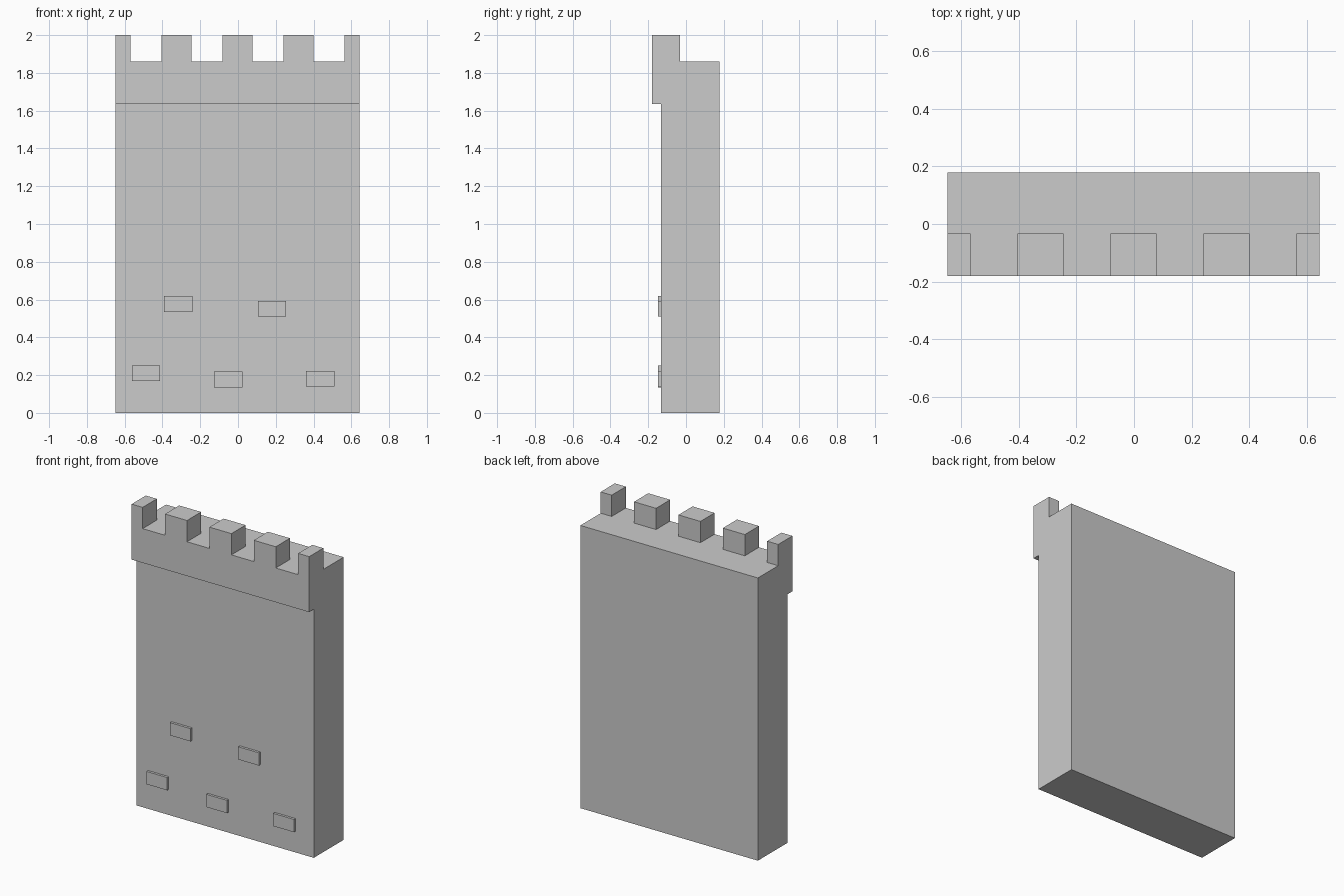
import bpy
import bmesh
from mathutils import Vector

if "Cube" in bpy.data.objects:
    bpy.data.objects.remove(bpy.data.objects["Cube"])

X0, X1 = -0.648, 0.644
FRONT, LIP, BACK = -0.132, -0.18, 0.178
LEDGE, WALK, TOP = 1.635, 1.86, 2.0


def finish(bm, name):
    bmesh.ops.recalc_face_normals(bm, faces=bm.faces)
    mesh = bpy.data.meshes.new(name)
    bm.to_mesh(mesh)
    bm.free()
    obj = bpy.data.objects.new(name, mesh)
    bpy.context.collection.objects.link(obj)
    return obj


def box(name, lo, hi, hidden):
    """Box between two corners, leaving out the face that sits on the wall."""
    lo, hi = Vector(lo), Vector(hi)
    bm = bmesh.new()
    bmesh.ops.create_cube(bm, size=1)
    bm.normal_update()
    away = [f for f in bm.faces if f.normal.dot(Vector(hidden)) > 0.9]
    bmesh.ops.delete(bm, geom=away, context='FACES_ONLY')
    bmesh.ops.scale(bm, vec=hi - lo, verts=bm.verts)
    bmesh.ops.translate(bm, vec=(lo + hi) / 2, verts=bm.verts)
    mesh = bpy.data.meshes.new(name)
    bm.to_mesh(mesh)
    bm.free()
    obj = bpy.data.objects.new(name, mesh)
    bpy.context.collection.objects.link(obj)
    return obj


# Wall: side profile with overhanging parapet, extruded across the width
profile = [(FRONT, 0), (BACK, 0), (BACK, WALK), (LIP, WALK), (LIP, LEDGE), (FRONT, LEDGE)]
bm = bmesh.new()
face = bm.faces.new([bm.verts.new((X0, y, z)) for y, z in profile])
ext = bmesh.ops.extrude_face_region(bm, geom=[face], use_keep_orig=True)
moved = [g for g in ext["geom"] if isinstance(g, bmesh.types.BMVert)]
bmesh.ops.translate(bm, vec=(X1 - X0, 0, 0), verts=moved)
finish(bm, "wall")

# Merlons: evenly spaced, the end ones cut in half by the wall ends
for i in range(5):
    c = X0 + (X1 - X0) * i / 4
    box(f"merlon_{i + 1}", (max(X0, c - 0.08), LIP, WALK),
        (min(X1, c + 0.08), -0.033, TOP), (0, 0, -1))

# Raised bricks on the front
bricks = [(-0.317, 0.577), (0.18, 0.551), (-0.487, 0.21), (-0.052, 0.176), (0.435, 0.181)]
for i, (x, z) in enumerate(bricks):
    box(f"brick_{i + 1}", (x - 0.075, FRONT - 0.016, z - 0.042),
        (x + 0.075, FRONT, z + 0.042), (0, 1, 0))
